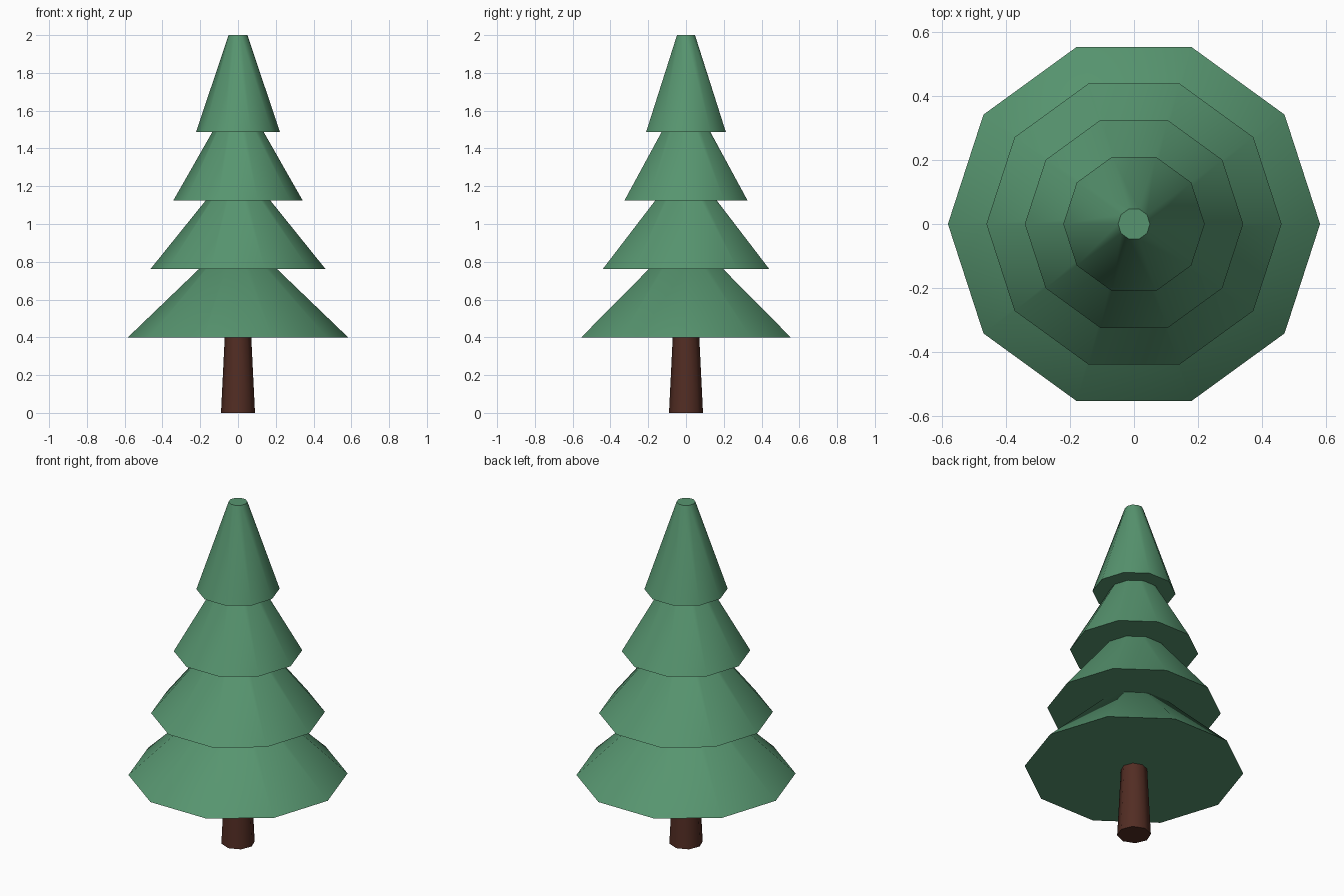
import bpy
import math

if "Cube" in bpy.data.objects:
    bpy.data.objects.remove(bpy.data.objects["Cube"])


def material(name, rgb):
    mat = bpy.data.materials.new(name)
    mat.diffuse_color = (*rgb, 1.0)
    mat.use_nodes = True
    mat.node_tree.nodes["Principled BSDF"].inputs["Base Color"].default_value = mat.diffuse_color
    return mat


GREEN = material("pine_green", (0.095, 0.30, 0.160))
BROWN = material("bark_brown", (0.085, 0.026, 0.017))


def frustum(name, sides, r_bottom, r_top, z_bottom, z_top, mat):
    """Tapered prism with a vertex on +x, smooth sides and crisp rims."""
    bpy.ops.mesh.primitive_cone_add(
        vertices=sides, radius1=r_bottom, radius2=r_top,
        depth=z_top - z_bottom, location=(0, 0, (z_bottom + z_top) / 2),
        rotation=(0, 0, math.pi / 2))
    obj = bpy.context.object
    obj.name = name
    obj.data.materials.append(mat)
    bpy.ops.object.shade_smooth_by_angle(angle=math.radians(50))
    return obj


# Trunk
frustum("trunk", 8, 0.09, 0.07, 0.0, 0.405, BROWN)

# Four overlapping tiers of foliage, narrowing towards the top
for i in range(4):
    z = 0.4 + i * 0.3627
    frustum(f"foliage_tier_{i + 1}", 10, 0.583 - i * 0.1205, 0.05,
            z, z + 0.512, GREEN)
